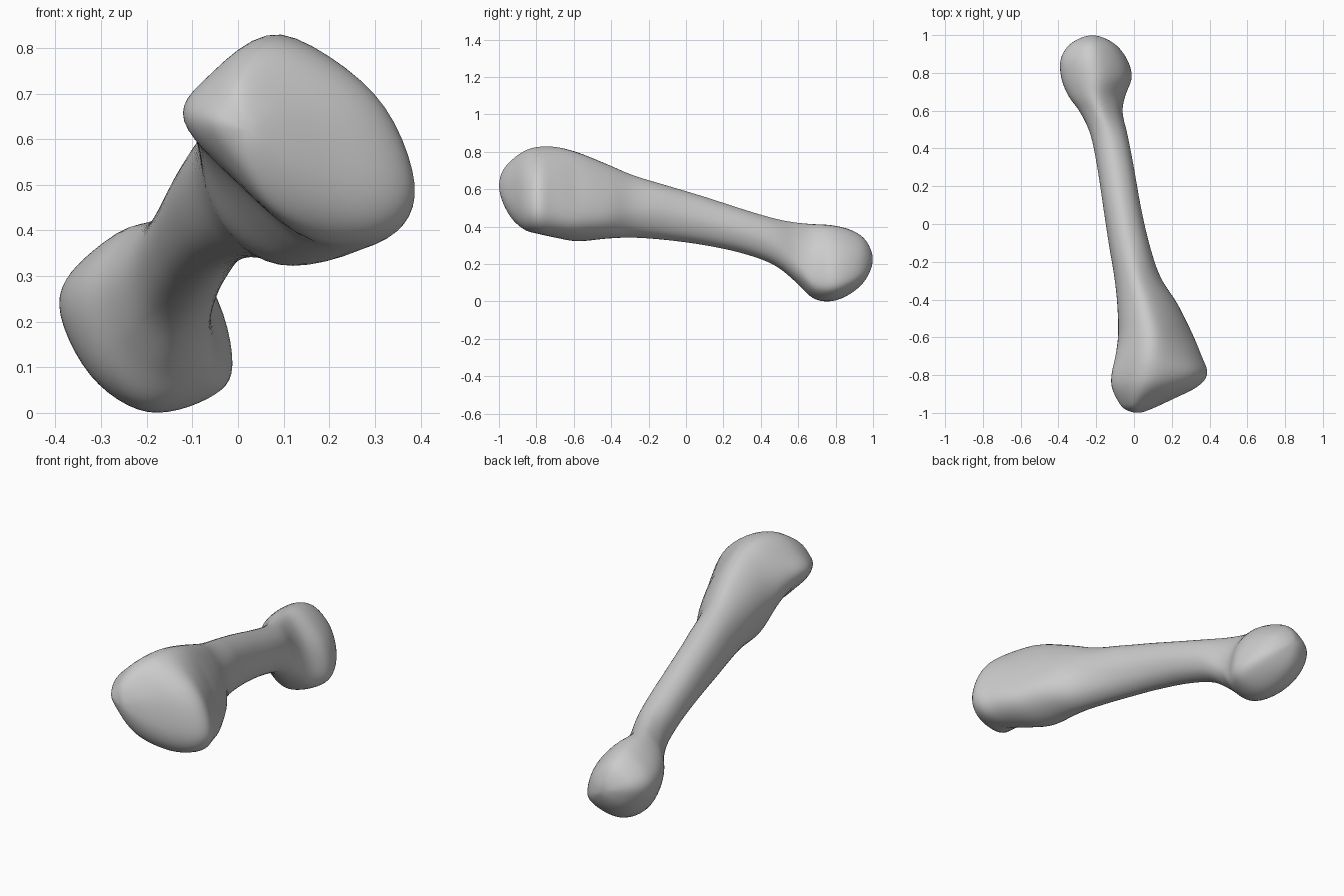
import bpy
import bmesh
from math import floor

cube = bpy.data.objects.get("Cube")
if cube:
    bpy.data.objects.remove(cube, do_unlink=True)

RING_STEPS = 6      # points between two outline corners
LOFT_STEPS = 6      # rings between two stations

# Cross-section outlines in a unit box, from the left side (+x) over the top
HEAD = [(1, -.4), (.65, .45), (-.2, 1), (-.8, .6), (-1, .2), (-.53, -.38), (.14, -.96), (.78, -.88)]
NECK = [(1, -.45), (.65, .35), (-.05, 1), (-.7, .7), (-1, .1), (-.75, -.6), (-.1, -1), (.7, -.85)]
SHAFT = [(1, 0), (.7, .7), (0, 1), (-.7, .7), (-1, 0), (-.7, -.7), (0, -1), (.7, -.7)]
KNOB = [(1, -.5), (.75, .35), (0, 1), (-.7, .68), (-1, .15), (-.65, -.62), (0, -1), (.72, -.85)]
OUTLINES = [HEAD, NECK, SHAFT, KNOB]

# Stations along the bone: y, x range, z range, outline blend
FRONT_END = [
    (-1.0, .02, .02, .62, .62, 0),
    (-.98, -.05, .09, .53, .70, 0),
    (-.93, -.09, .20, .44, .76, 0),
    (-.86, -.12, .34, .38, .81, 0),
    (-.79, -.12, .39, .36, .83, 0),
    (-.70, -.10, .36, .34, .83, .4),
    (-.58, -.085, .31, .32, .80, 1),
    (-.42, -.09, .23, .335, .735, 1.2),
]
MIDDLE = [
    (-.28, -.105, .14, .34, .675, 1.6),
    (-.1, -.135, .08, .327, .62, 2),
    (.1, -.165, .035, .30, .56, 2),
    (.3, -.195, .0, .257, .495, 2),
    (.47, -.23, -.033, .195, .445, 2.1),
]
BACK_END = [
    (.59, -.285, -.06, .10, .423, 2.6),
    (.68, -.35, -.045, .015, .416, 3),
    (.78, -.388, -.01, 0, .41, 3),
    (.88, -.388, -.04, .04, .385, 3),
    (.96, -.33, -.11, .115, .33, 3),
    (1.0, -.22, -.22, .225, .225, 3),
]


def spline(p0, p1, p2, p3, t):
    """Smooth curve from p1 to p2, for tuples of any length."""
    return tuple(b + .5 * t * (c - a + t * (2 * a - 5 * b + 4 * c - d + t * (3 * (b - c) + d - a)))
                 for a, b, c, d in zip(p0, p1, p2, p3))


def outline(blend):
    """Rounded closed outline between two neighbouring shapes, fitted to the unit box."""
    blend = min(max(blend, 0), len(OUTLINES) - 1)
    i = min(floor(blend), len(OUTLINES) - 2)
    f = blend - i
    corners = [tuple(a + (b - a) * f for a, b in zip(p, q))
               for p, q in zip(OUTLINES[i], OUTLINES[i + 1])]
    n = len(corners)
    pts = [spline(*(corners[(k + j) % n] for j in (-1, 0, 1, 2)), s / RING_STEPS)
           for k in range(n) for s in range(RING_STEPS)]
    lo = [min(axis) for axis in zip(*pts)]
    hi = [max(axis) for axis in zip(*pts)]
    return [tuple((v - l) / (h - l) for v, l, h in zip(p, lo, hi)) for p in pts]


def passed_pole(row):
    """Station mirrored past the tip, so the end closes in a round cap."""
    y, x0, x1, z0, z1, blend = row
    return (y, x1, x0, z1, z0, blend)


# Loft the rings
stations = FRONT_END + MIDDLE + BACK_END
padded = [passed_pole(stations[1])] + stations + [passed_pole(stations[-2])]
rows = [spline(*padded[k:k + 4], s / LOFT_STEPS)
        for k in range(len(stations) - 1) for s in range(LOFT_STEPS)]
rows.append(stations[-1])

bm = bmesh.new()
rings = []
for y, x0, x1, z0, z1, blend in rows:
    rings.append([bm.verts.new((x0 + u * (x1 - x0), y, z0 + v * (z1 - z0)))
                  for u, v in outline(blend)])
for a, b in zip(rings, rings[1:]):
    for k in range(len(a)):
        j = (k + 1) % len(a)
        bm.faces.new((a[k], a[j], b[j], b[k]))
bmesh.ops.remove_doubles(bm, verts=bm.verts, dist=.0005)
# Soften the surface a little
for _ in range(3):
    bmesh.ops.smooth_vert(bm, verts=bm.verts, factor=.5,
                          use_axis_x=True, use_axis_y=True, use_axis_z=True)
bmesh.ops.recalc_face_normals(bm, faces=bm.faces)

mesh = bpy.data.meshes.new("bone")
bm.to_mesh(mesh)
bm.free()
mesh.shade_smooth()
bone = bpy.data.objects.new("bone", mesh)
bpy.context.collection.objects.link(bone)

# Plain grey material
grey = bpy.data.materials.new("light grey")
grey.use_nodes = True
colour = (.6, .6, .6, 1)
grey.diffuse_color = colour
grey.node_tree.nodes["Principled BSDF"].inputs["Base Color"].default_value = colour
mesh.materials.append(grey)
